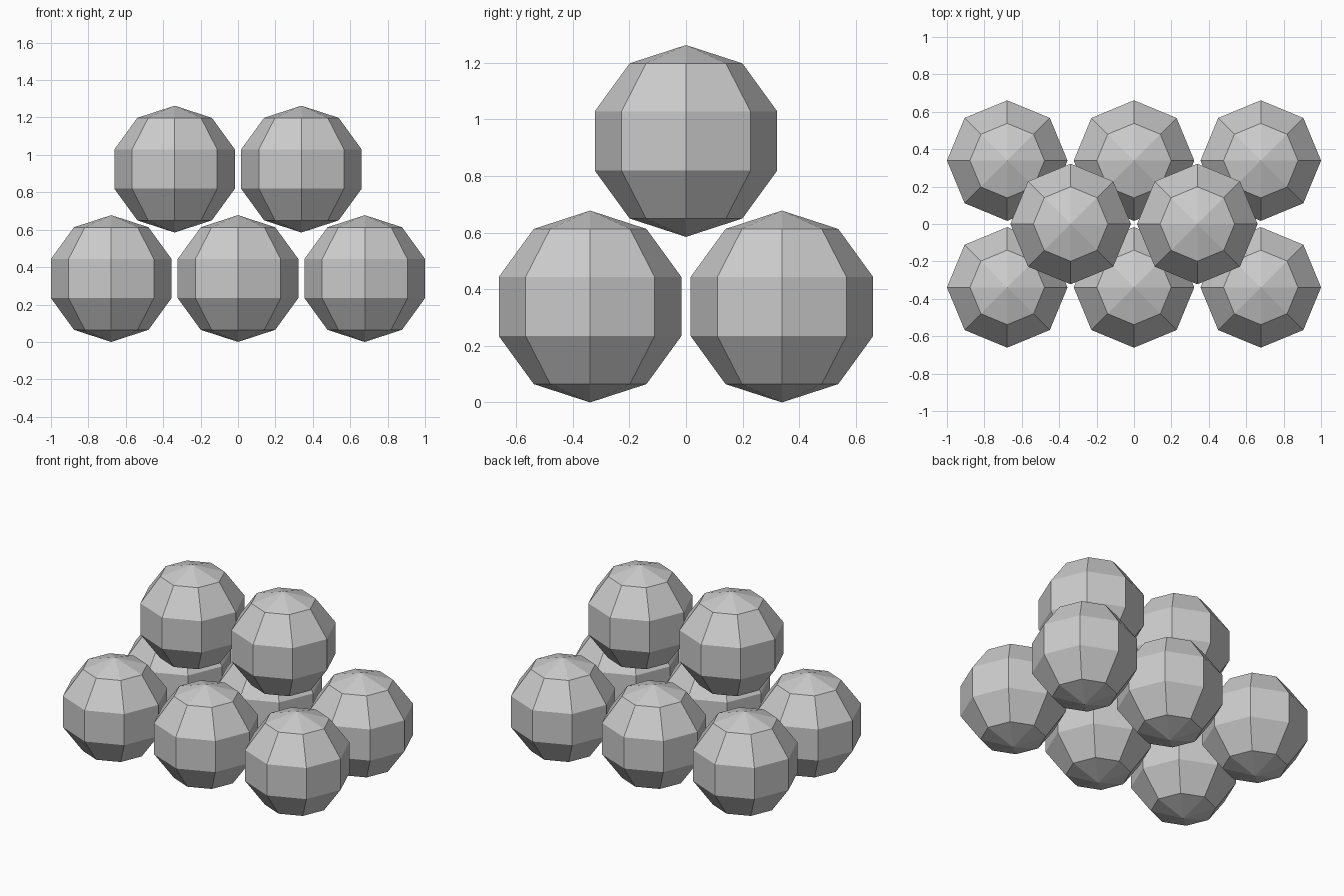
import bpy

if "Cube" in bpy.data.objects:
    bpy.data.objects.remove(bpy.data.objects["Cube"])

R = 0.3389          # ball radius; neighbours in a layer just touch
TOP_Z = 0.924       # centre height of the upper layer


def ball(name, x, y, z):
    bpy.ops.mesh.primitive_uv_sphere_add(segments=8, ring_count=5, radius=R,
                                         location=(x, y, z))
    bpy.context.object.name = name
    bpy.ops.object.shade_flat()


# Lower layer: three by two balls
for row, y in (("front", -R), ("back", R)):
    for side, x in (("left", -2 * R), ("middle", 0), ("right", 2 * R)):
        ball(f"lower_ball_{row}_{side}", x, y, R)

# Upper layer: two balls resting over the gaps
for side, x in (("left", -R), ("right", R)):
    ball(f"upper_ball_{side}", x, 0, TOP_Z)
